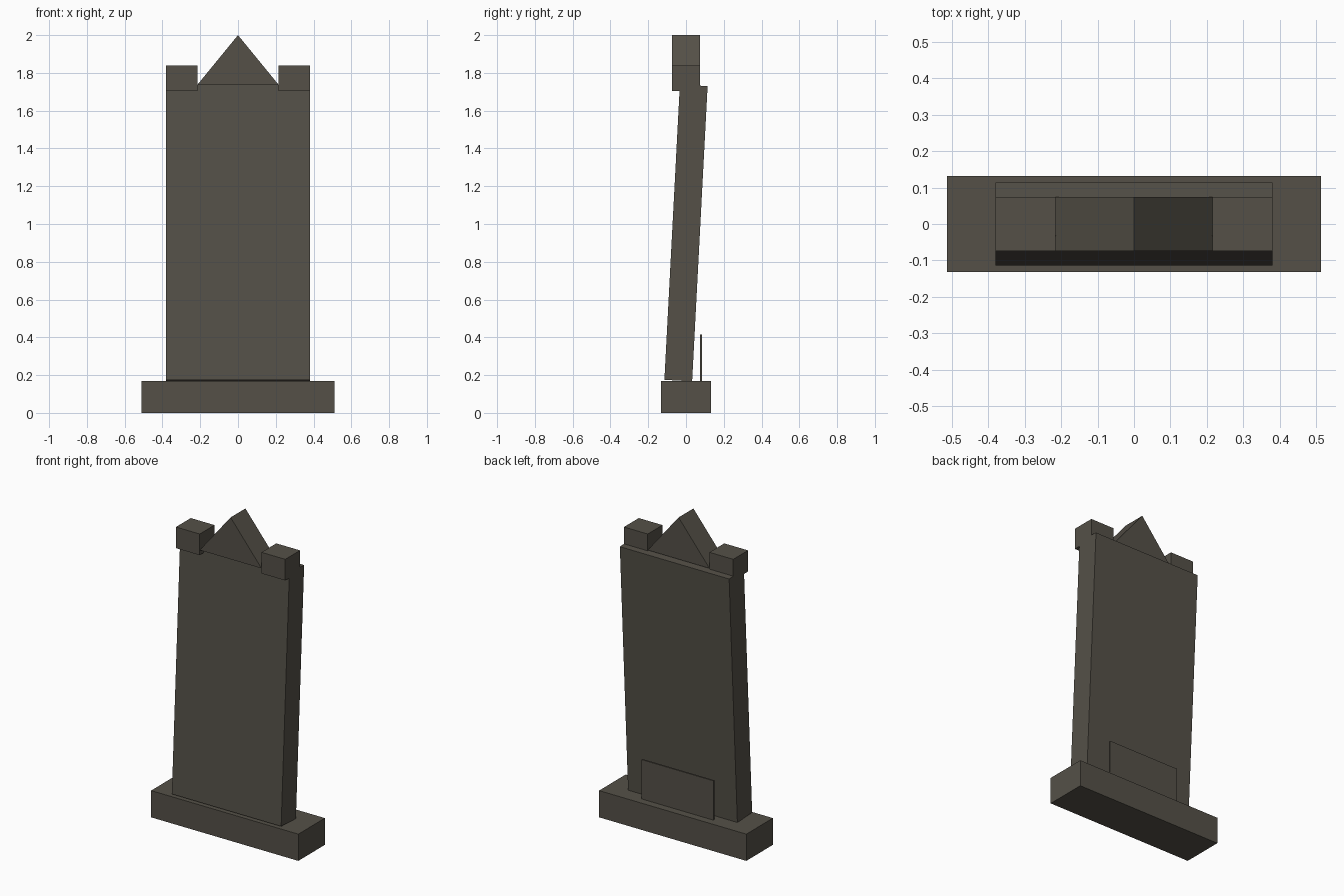
import bpy
import math

cube = bpy.data.objects.get("Cube")
if cube:
    bpy.data.objects.remove(cube, do_unlink=True)

# Weathered stone colour
stone = bpy.data.materials.new("dark_stone")
stone.use_nodes = True
colour = (0.09, 0.081, 0.064, 1)
stone.diffuse_color = colour
bsdf = stone.node_tree.nodes["Principled BSDF"]
bsdf.inputs["Base Color"].default_value = colour
bsdf.inputs["Roughness"].default_value = 0.9


def prism(name, profile, depth, y=0.0):
    """Extrude an x-z outline along y, centred on the given y."""
    n = len(profile)
    verts = [(x, s * depth / 2, z) for s in (-1, 1) for x, z in profile]
    faces = [tuple(range(n)), tuple(reversed(range(n, 2 * n)))]
    faces += [(i, i + n, (i + 1) % n + n, (i + 1) % n) for i in range(n)]
    mesh = bpy.data.meshes.new(name)
    mesh.from_pydata(verts, [], faces)
    mesh.materials.append(stone)
    obj = bpy.data.objects.new(name, mesh)
    obj.location.y = y
    bpy.context.collection.objects.link(obj)
    return obj


def block(name, x0, x1, z0, z1, depth, y=0.0):
    return prism(name, [(x0, z0), (x1, z0), (x1, z1), (x0, z1)], depth, y)


# Plinth
block("plinth", -0.512, 0.512, 0, 0.168, 0.264)

# Upright slab, leaning slightly backwards
slab = block("leaning_slab", -0.38, 0.38, -0.7825, 0.7825, 0.147)
slab.location.z = 0.9525
slab.rotation_euler.x = math.radians(-3)

# Square corner caps
for side, x0, x1 in (("right", -0.38, -0.215), ("left", 0.215, 0.38)):
    block(side + "_corner_cap", x0, x1, 1.705, 1.838, 0.147)

# Pointed gable between the caps
prism("gable", [(-0.215, 1.737), (0.215, 1.737), (0, 2)], 0.147)

# Thin plaque standing behind the slab
block("back_plaque", -0.25, 0.25, 0.168, 0.415, 0.01, 0.08)
